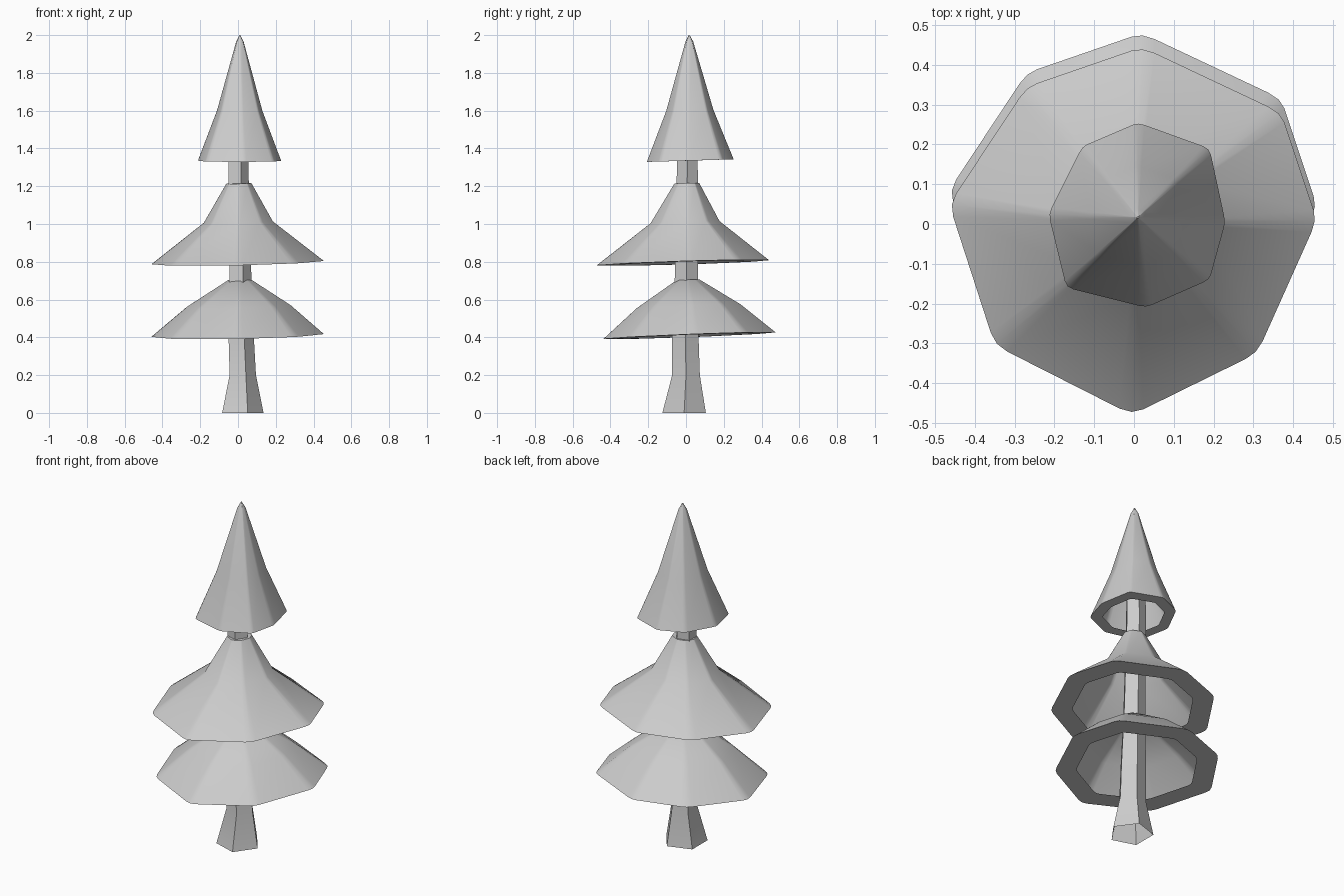
import bpy, bmesh, math
from mathutils import Vector

cube = bpy.data.objects.get("Cube")
if cube:
    bpy.data.objects.remove(cube)

grey = bpy.data.materials.new("plain grey")
grey.use_nodes = True
grey.diffuse_color = (0.6, 0.6, 0.6, 1)
grey.node_tree.nodes["Principled BSDF"].inputs["Base Color"].default_value = (0.6, 0.6, 0.6, 1)


def loft(name, rings, cap=False):
    """Skin a stack of closed rings, listed from bottom to top."""
    bm = bmesh.new()
    rows = [[bm.verts.new(p) for p in ring] for ring in rings]
    n = len(rows[0])
    for low, high in zip(rows, rows[1:]):
        for i in range(n):
            j = (i + 1) % n
            bm.faces.new((low[i], low[j], high[j], high[i]))
    if cap:
        bm.faces.new(rows[-1])
    mesh = bpy.data.meshes.new(name)
    bm.to_mesh(mesh)
    bm.free()
    mesh.materials.append(grey)
    obj = bpy.data.objects.new(name, mesh)
    bpy.context.collection.objects.link(obj)
    bpy.ops.object.select_all(action='DESELECT')
    obj.select_set(True)
    bpy.context.view_layer.objects.active = obj
    bpy.ops.object.shade_smooth_by_angle(angle=math.radians(40))
    return obj


def rounded(corners, cut=0.09):
    """Soften every corner of a closed outline with three points."""
    out = []
    for i, c in enumerate(corners):
        a = c.lerp(corners[i - 1], cut)
        b = c.lerp(corners[(i + 1) % len(corners)], cut)
        out += [a, (a + b) / 4 + c / 2, b]
    return out


def tier(name, corners, centre, top, base_z, tilt, levels, rim):
    """Open shell: inward rim, then outline scaled towards a centre at each level."""
    edge = rounded([Vector(c) for c in corners])
    low, high = Vector(centre), Vector(top)
    top_z = levels[-1][1]
    rings = []
    for scale, z in [(rim, base_z), (1, base_z)] + levels:
        mid = low.lerp(high, (z - base_z) / (top_z - base_z))
        ring = []
        for p in edge:
            q = mid + (p - low) * scale
            lean = (tilt[0] * p.x + tilt[1] * p.y) * min(scale, 1)
            ring.append((q.x, q.y, z + lean))
        rings.append(ring)
    return loft(name, rings, cap=True)


# Branch tiers
wide = [(0.46, 0.01), (0.37, 0.28), (0.02, 0.445), (-0.27, 0.345),
        (-0.465, 0.05), (-0.35, -0.305), (-0.005, -0.48), (0.31, -0.325)]
tier("middle_branches", wide, (0, -0.01), (0.005, 0.005), 0.795, (0.02, 0.03),
     [(0.4, 1.01), (0.145, 1.215)], 0.74)
tier("lower_branches", [(x, y + 0.035) for x, y in wide], (0, 0.02), (0.01, 0.01),
     0.408, (0.017, 0.038), [(0.6, 0.565), (0.13, 0.705)], 0.74)

narrow = [(0.23, 0.005), (0.19, 0.19), (0.01, 0.255), (-0.13, 0.195),
          (-0.215, 0.025), (-0.17, -0.16), (0.03, -0.21), (0.19, -0.14)]
tier("upper_branches", narrow, (0.007, 0.015), (0.01, 0.017), 1.335, (0, 0.03),
     [(0.545, 1.6), (0.09, 1.965), (0.01, 2.0)], 0.72)

# Five-sided trunk: height, radius, centre x, centre y
sections = [(0, 0.121, 0.014, -0.01), (0.2, 0.077, 0.018, 0), (0.4, 0.074, 0.01, -0.004),
            (0.75, 0.064, 0.006, 0.003), (1.3, 0.058, -0.003, 0.007), (1.5, 0.055, 0, 0.01)]
rings = []
for z, r, cx, cy in sections:
    angles = [math.tau * k / 5 for k in range(5)]
    rings.append([(cx + r * math.cos(a), cy + r * math.sin(a), z) for a in angles])
loft("trunk", rings, cap=True)
